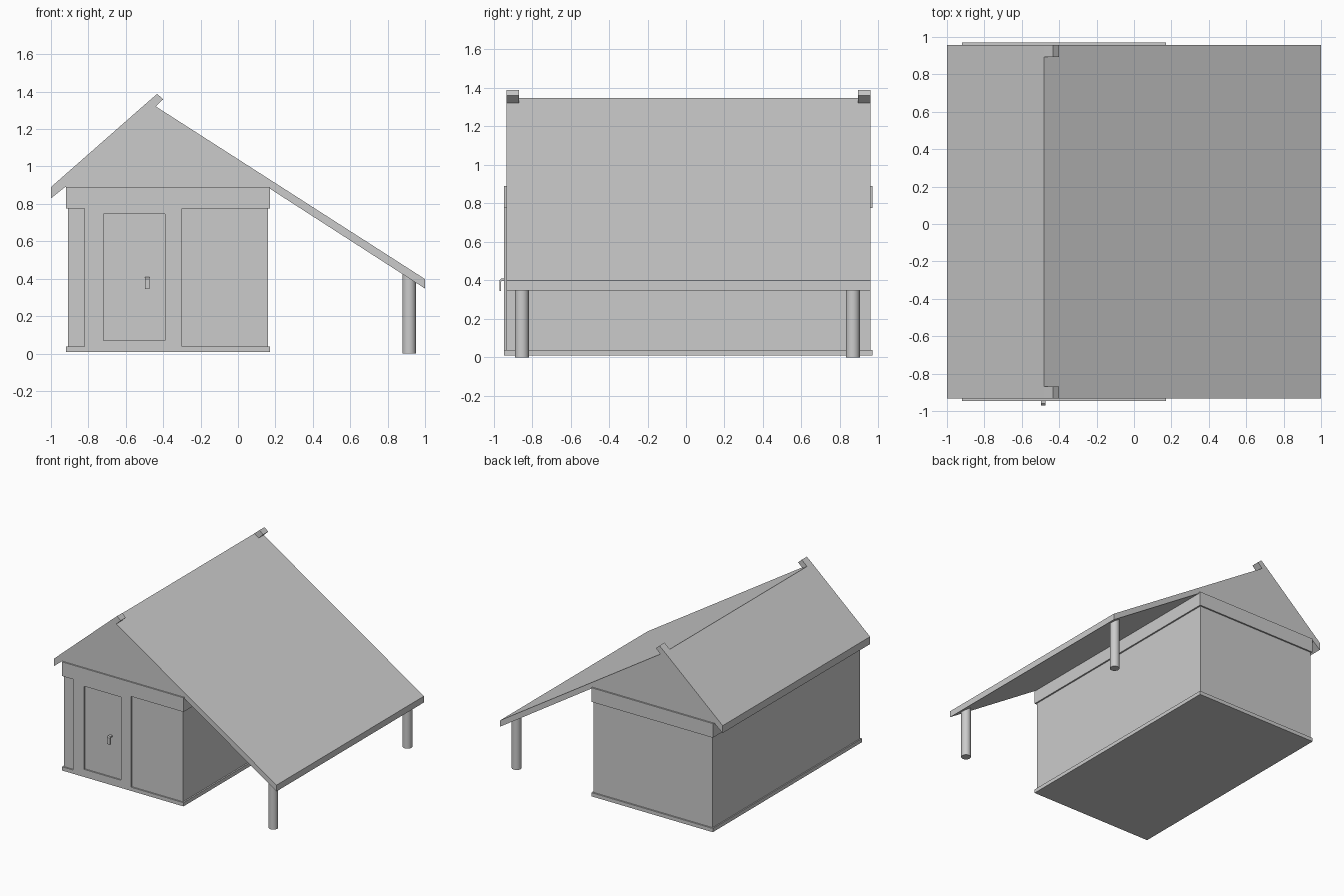
import bpy, bmesh

if "Cube" in bpy.data.objects:
    bpy.data.objects.remove(bpy.data.objects["Cube"])

def extrude_profile(name, pts, start, end, axis='y'):
    """Extrude a closed (x, z) profile along y, or a (y, z) profile along x."""
    place = (lambda a, b, t: (a, t, b)) if axis == 'y' else (lambda a, b, t: (t, a, b))
    bm = bmesh.new()
    face = bm.faces.new([bm.verts.new(place(a, b, start)) for a, b in pts])
    ext = bmesh.ops.extrude_face_region(bm, geom=[face])
    new = [v for v in ext['geom'] if isinstance(v, bmesh.types.BMVert)]
    bmesh.ops.translate(bm, verts=new, vec=place(0, 0, end - start))
    bmesh.ops.recalc_face_normals(bm, faces=bm.faces)
    mesh = bpy.data.meshes.new(name)
    bm.to_mesh(mesh)
    bm.free()
    obj = bpy.data.objects.new(name, mesh)
    bpy.context.collection.objects.link(obj)
    return obj

def box(name, x0, x1, y0, y1, z0, z1):
    return extrude_profile(name, [(x0, z0), (x1, z0), (x1, z1), (x0, z1)], y0, y1)

FRONT, BACK = -0.945, 0.97              # trim faces
WALL_FRONT, WALL_BACK = -0.934, 0.958   # walls and gables

# Walls with base and top trim bands
box("walls", -0.91, 0.16, WALL_FRONT, WALL_BACK, 0.02, 0.885)
box("base_trim", -0.92, 0.172, FRONT, BACK, 0.008, 0.038)
box("top_trim", -0.92, 0.172, FRONT, BACK, 0.775, 0.89)

# Proud door surround; the door sits back at the wall plane
for name, x0, x1, z0, z1 in (
    ("door_frame_left", -0.82, -0.72, 0.038, 0.775),
    ("door_frame_right", -0.39, -0.30, 0.038, 0.775),
    ("door_frame_top", -0.72, -0.39, 0.745, 0.775),
    ("door_sill", -0.72, -0.39, 0.038, 0.07),
):
    box(name, x0, x1, FRONT, WALL_FRONT + 0.01, z0, z1)

# Hooked door handle
extrude_profile("door_handle", [
    (-0.925, 0.408), (-0.961, 0.408), (-0.97, 0.399), (-0.97, 0.345),
    (-0.962, 0.345), (-0.962, 0.393), (-0.957, 0.397), (-0.925, 0.397),
], -0.497, -0.473, axis='x')

# Solid gable roof with the long lean-to slope
extrude_profile("roof", [
    (-1.0, 0.83), (-0.925, 0.89), (0.157, 0.89), (1.0, 0.347),
    (1.0, 0.398), (-0.48, 1.347), (-1.0, 0.89),
], WALL_FRONT, WALL_BACK)

# Ridge tabs carrying the short slope past the peak
for side, y0, y1 in (("front", WALL_FRONT, -0.868), ("back", 0.893, WALL_BACK)):
    extrude_profile(f"ridge_tab_{side}", [
        (-0.48, 1.347), (-0.48, 1.30), (-0.442, 1.319), (-0.40, 1.359), (-0.432, 1.388),
    ], y0, y1)

# Round posts under the low eave
for side, y in (("front", -0.853), ("back", 0.867)):
    bpy.ops.mesh.primitive_cylinder_add(vertices=32, radius=0.036, depth=0.425,
                                        location=(0.915, y, 0.2125))
    bpy.context.object.name = f"post_{side}"
    bpy.ops.object.shade_smooth_by_angle()
